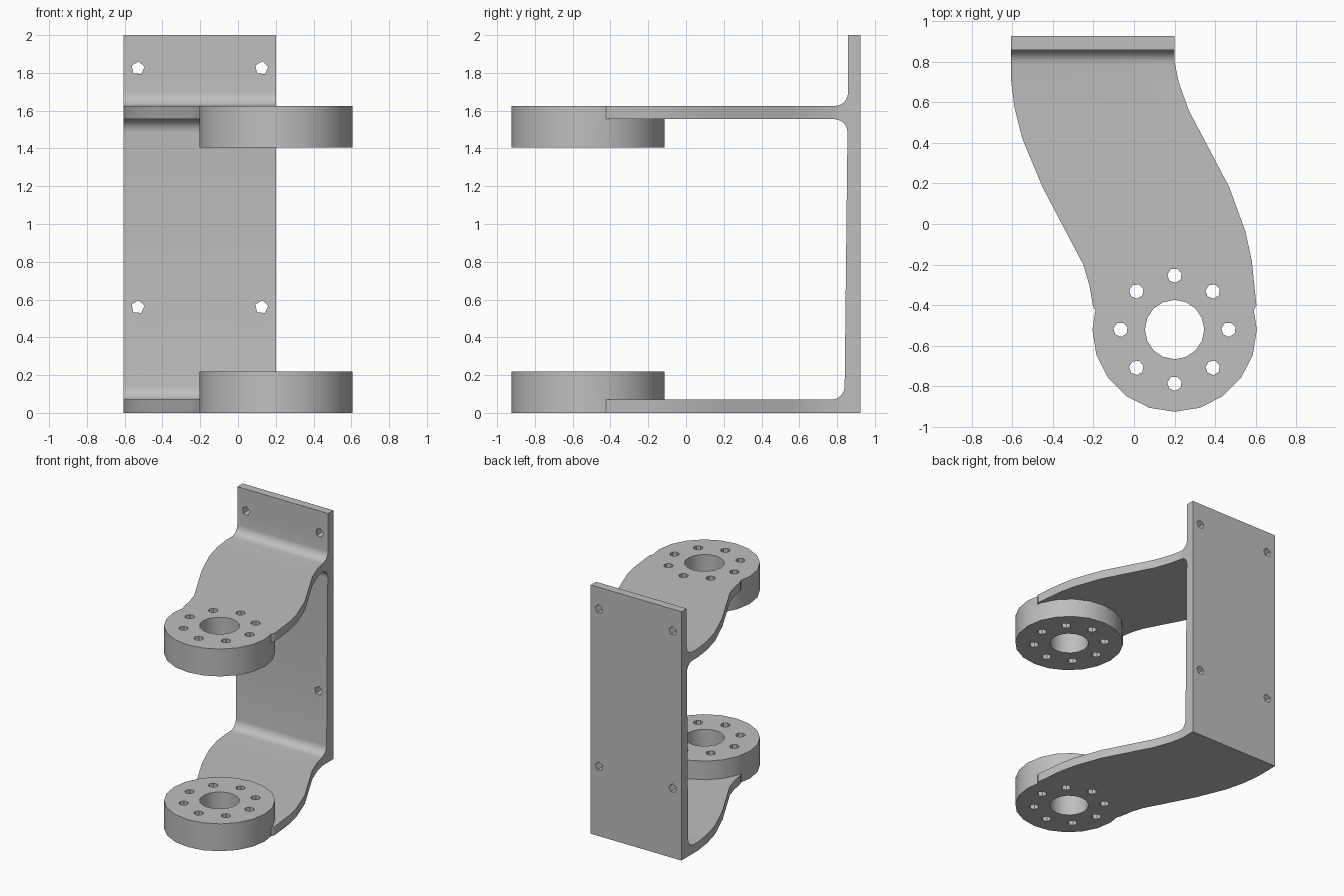
import bpy
import bmesh
from math import sin, cos, pi, radians
from mathutils import Vector

cube = bpy.data.objects.get("Cube")
if cube:
    bpy.data.objects.remove(cube, do_unlink=True)

grey = bpy.data.materials.new("plain grey")
grey.use_nodes = True
COLOUR = (0.52, 0.52, 0.52, 1)
grey.diffuse_color = COLOUR
grey.node_tree.nodes["Principled BSDF"].inputs["Base Color"].default_value = COLOUR


def prism(name, points, offset):
    """Extrude a closed 3D outline along the offset vector."""
    bm = bmesh.new()
    face = bm.faces.new([bm.verts.new(p) for p in points])
    grown = bmesh.ops.extrude_face_region(bm, geom=[face])
    verts = [v for v in grown["geom"] if isinstance(v, bmesh.types.BMVert)]
    bmesh.ops.translate(bm, vec=Vector(offset), verts=verts)
    bmesh.ops.recalc_face_normals(bm, faces=bm.faces)
    mesh = bpy.data.meshes.new(name)
    bm.to_mesh(mesh)
    bm.free()
    mesh.materials.append(grey)
    obj = bpy.data.objects.new(name, mesh)
    bpy.context.collection.objects.link(obj)
    return obj


def ring(cx, cy, radius, sides, turn=0):
    return [(cx + radius * cos(turn + 2 * pi * i / sides),
             cy + radius * sin(turn + 2 * pi * i / sides)) for i in range(sides)]


def upright(name, outline, z0, z1):
    return prism(name, [(x, y, z0) for x, y in outline], (0, 0, z1 - z0))


def combine(target, tool, operation):
    mod = target.modifiers.new(operation.lower(), "BOOLEAN")
    mod.operation = operation
    mod.solver = "EXACT"
    mod.object = tool
    bpy.context.view_layer.objects.active = target
    bpy.ops.object.modifier_apply(modifier=mod.name)
    bpy.data.objects.remove(tool, do_unlink=True)


def fillet(cy, cz, start, end, radius=0.07, steps=6):
    """Points of a rounded inside corner in the side profile."""
    angles = [radians(start + (end - start) * i / steps) for i in range(steps + 1)]
    return [(cy + radius * cos(a), cz + radius * sin(a)) for a in angles]


# Side profile: back plate with two arms and rounded inside corners
TIP = -0.6
profile = [(0.925, 0), (0.925, 2), (0.858, 2)]
profile += fillet(0.788, 1.695, 0, -90)
profile += [(TIP, 1.625), (TIP, 1.555)]
profile += fillet(0.785, 1.485, 90, 0)
profile += fillet(0.77, 0.14, 0, -90)
profile += [(TIP, 0.07), (TIP, 0)]
bracket = prism("bracket", [(-0.8, y, z) for y, z in profile], (1.6, 0, 0))

# Trim to the sweeping plan outline
outline = [(-0.607, 1), (-0.607, 0.72), (-0.59, 0.58), (-0.55, 0.42),
           (-0.45, 0.18), (-0.25, -0.2), (-0.22, -0.3), (-0.203, -0.4),
           (-0.15, -0.5), (0.55, -0.5), (0.603, -0.4), (0.58, -0.18),
           (0.55, -0.04), (0.47, 0.18), (0.27, 0.56), (0.22, 0.7),
           (0.2, 0.8), (0.2, 1)]
combine(bracket, upright("plan_trim", outline, -0.5, 2.5), "INTERSECT")

# Round bearing bosses at the arm ends
CX, CY = 0.2, -0.52
for z0 in (0, 1.405):
    combine(bracket, upright("boss", ring(CX, CY, 0.405, 20), z0, z0 + 0.22), "UNION")

# Bore and ring of bolt holes through both bosses
combine(bracket, upright("bore", ring(CX, CY, 0.146, 16), -0.2, 1.8), "DIFFERENCE")
for x, y in ring(CX, CY, 0.266, 8):
    combine(bracket, upright("bolt_hole", ring(x, y, 0.036, 7, 0.3), -0.2, 1.8), "DIFFERENCE")

# Mounting holes through the back plate
for x in (-0.53, 0.125):
    for z in (0.56, 1.825):
        points = [(a, 0.7, b) for a, b in ring(x, z, 0.036, 5, 0.2)]
        combine(bracket, prism("mounting_hole", points, (0, 0.4, 0)), "DIFFERENCE")

bpy.ops.object.select_all(action="DESELECT")
bracket.select_set(True)
bpy.context.view_layer.objects.active = bracket
bpy.ops.object.shade_smooth_by_angle(angle=radians(30))
